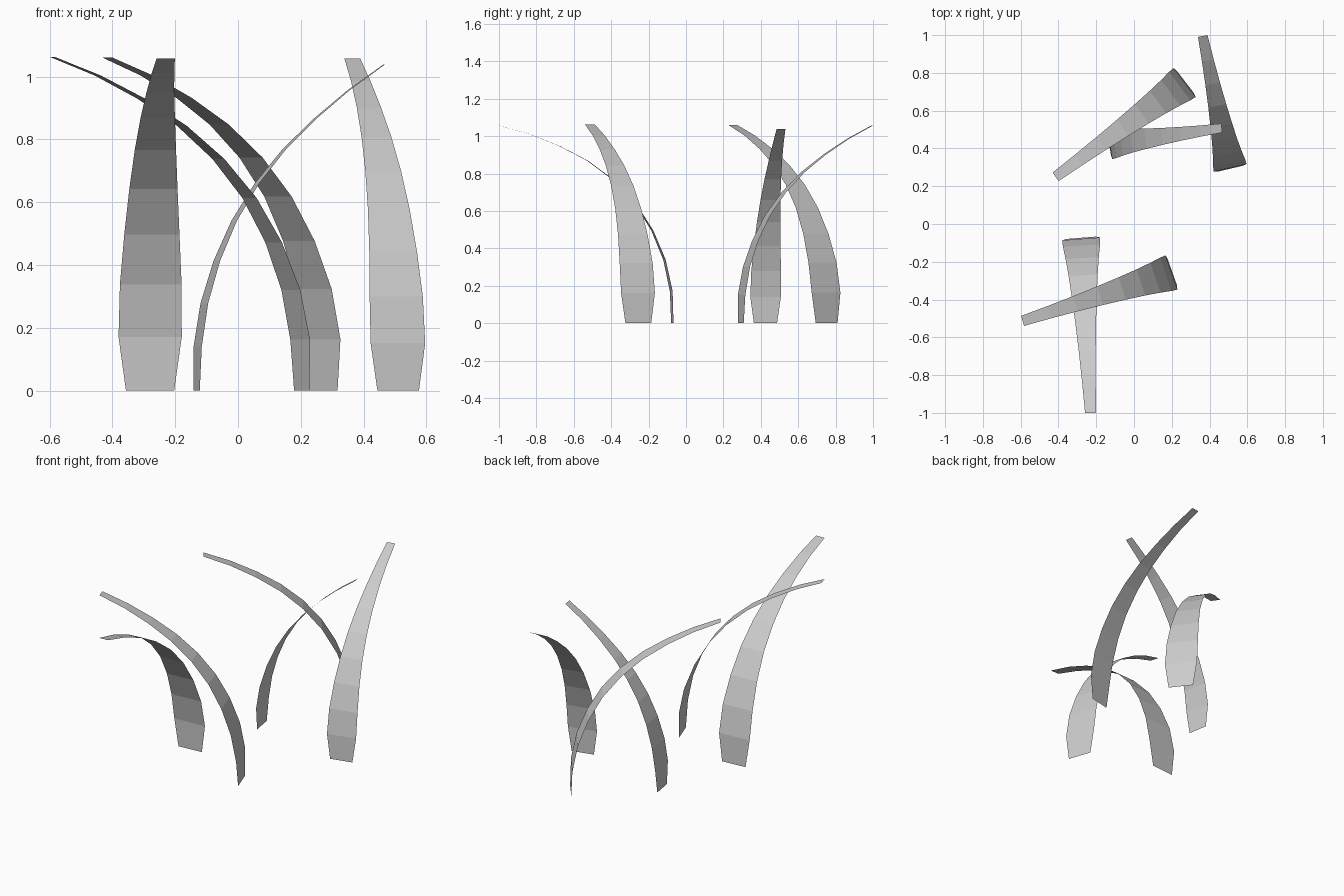
import bpy, bmesh
from math import sin, cos, radians, atan2
from mathutils import Vector

if "Cube" in bpy.data.objects:
    bpy.data.objects.remove(bpy.data.objects["Cube"])

# Lean of each of the nine segments (degrees from vertical) and the width at each ring (in segment lengths)
LEAN = [2, 12, 22.5, 32, 43, 53, 62, 68, 74]
WIDTH = [0.9, 1.18, 1.15, 1.03, 0.9, 0.77, 0.64, 0.52, 0.42, 0.34]
TWIST = radians(1.5)


def profile(bend):
    """Unit-step arc: list of (reach, height)."""
    pts = [(0.0, 0.0)]
    for a in LEAN:
        r, h = pts[-1]
        pts.append((r + sin(radians(a * bend)), h + cos(radians(a * bend))))
    return pts


def blade(name, base, tip, height):
    b, t = Vector(base), Vector(tip)
    reach = (t - b).length
    heading = atan2(t.y - b.y, t.x - b.x)
    # find the bend that joins base and tip
    lo, hi = 0.3, 1.3
    for _ in range(40):
        mid = (lo + hi) / 2
        r, h = profile(mid)[-1]
        if r / h < reach / height:
            lo = mid
        else:
            hi = mid
    pts = profile(lo)
    step = height / pts[-1][1]

    bm = bmesh.new()
    prev = None
    for i, ((r, h), w) in enumerate(zip(pts, WIDTH)):
        a = heading + TWIST * (1 - 2 * i / 9)
        side = Vector((-sin(a), cos(a), 0)) * w * step / 2
        c = Vector((b.x + cos(heading) * r * step, b.y + sin(heading) * r * step, h * step))
        ring = [bm.verts.new(c - side), bm.verts.new(c + side)]
        if prev:
            bm.faces.new((prev[0], ring[0], ring[1], prev[1]))
        prev = ring
    mesh = bpy.data.meshes.new(name)
    bm.to_mesh(mesh)
    bm.free()
    bpy.context.collection.objects.link(bpy.data.objects.new(name, mesh))


# Five grass blades: base, tip, height
blade("grass_blade_front", (-0.28, -0.073), (-0.23, -1.0), 1.057)
blade("grass_blade_front_left", (0.203, -0.255), (-0.59, -0.513), 1.062)
blade("grass_blade_back_left", (0.272, 0.752), (-0.415, 0.25), 1.06)
blade("grass_blade_right", (-0.132, 0.425), (0.465, 0.508), 1.038)
blade("grass_blade_back", (0.51, 0.293), (0.364, 0.995), 1.057)
